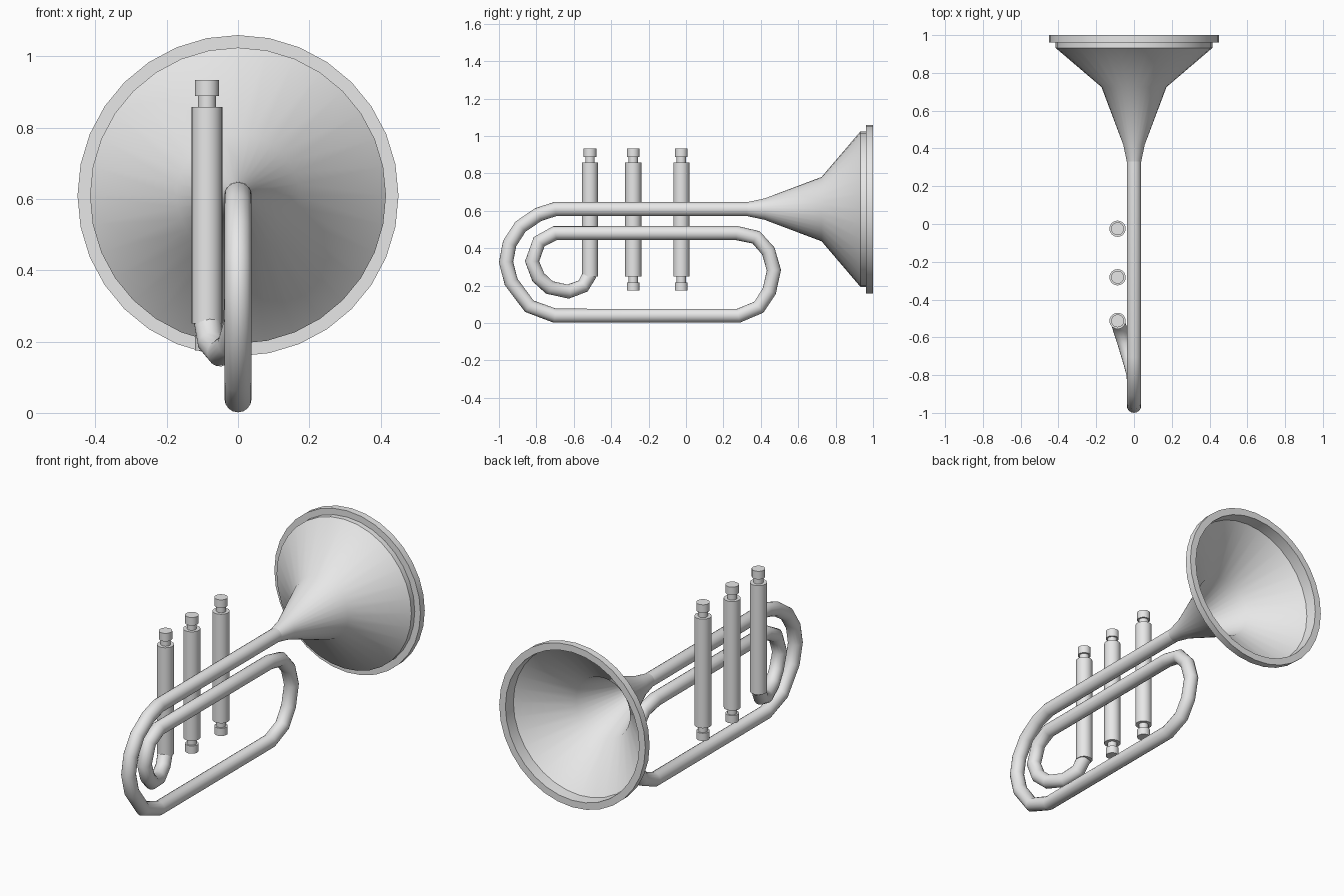
import bpy, bmesh, math
from mathutils import Matrix, Vector

if "Cube" in bpy.data.objects:
    bpy.data.objects.remove(bpy.data.objects["Cube"])

metal = bpy.data.materials.new("plain grey metal")
metal.diffuse_color = (0.8, 0.8, 0.8, 1)
metal.use_nodes = True
metal.node_tree.nodes["Principled BSDF"].inputs["Base Color"].default_value = metal.diffuse_color
TUBE_R = 0.038
AXIS_Z = 0.609


def finish(obj, angle):
    """Assign the material and smooth everything but the sharp edges."""
    obj.data.materials.clear()
    obj.data.materials.append(metal)
    bpy.ops.object.select_all(action='DESELECT')
    obj.select_set(True)
    bpy.context.view_layer.objects.active = obj
    bpy.ops.object.shade_smooth_by_angle(angle=math.radians(angle))


def lathe(name, profile, sides, matrix, angle, capped=True):
    """Revolve (radius, height) points about local z."""
    bm = bmesh.new()
    rings = []
    for r, h in profile:
        rings.append([bm.verts.new((r * math.cos(2 * math.pi * i / sides),
                                    r * math.sin(2 * math.pi * i / sides), h))
                      for i in range(sides)])
    for a, b in zip(rings, rings[1:]):
        for i in range(sides):
            j = (i + 1) % sides
            bm.faces.new((a[i], a[j], b[j], b[i]))
    if capped:
        bm.faces.new(rings[0][::-1])
        bm.faces.new(rings[-1])
    bmesh.ops.recalc_face_normals(bm, faces=bm.faces)
    mesh = bpy.data.meshes.new(name)
    bm.to_mesh(mesh)
    bm.free()
    obj = bpy.data.objects.new(name, mesh)
    obj.matrix_world = matrix
    bpy.context.collection.objects.link(obj)
    finish(obj, angle)
    return obj


# Coiled tubing: from the bell, round the back, the front, then into the valve
path = [(0, 0.335, AXIS_Z), (0, -0.70, AXIS_Z), (0, -0.79, 0.58), (0, -0.885, 0.515),
        (0, -0.943, 0.425), (0, -0.962, 0.326), (0, -0.935, 0.22), (0, -0.838, 0.09),
        (0, -0.70, 0.039), (0, 0.28, 0.039), (0, 0.39, 0.085), (0, 0.445, 0.17),
        (0, 0.47, 0.283), (0, 0.44, 0.385), (0, 0.375, 0.458), (0, 0.27, 0.481),
        (0, -0.70, 0.481), (0, -0.785, 0.435), (0, -0.823, 0.33), (-0.004, -0.79, 0.245),
        (-0.02, -0.73, 0.19), (-0.05, -0.63, 0.168), (-0.076, -0.55, 0.198),
        (-0.087, -0.513, 0.262)]
curve = bpy.data.curves.new("tubing", 'CURVE')
curve.dimensions = '3D'
curve.bevel_depth = TUBE_R
curve.bevel_resolution = 6
spline = curve.splines.new('POLY')
spline.points.add(len(path) - 1)
for point, co in zip(spline.points, path):
    point.co = (*co, 1)
tubing = bpy.data.objects.new("tubing", curve)
bpy.context.collection.objects.link(tubing)
bpy.context.view_layer.objects.active = tubing
tubing.select_set(True)
bpy.ops.object.convert(target='MESH')
finish(bpy.context.view_layer.objects.active, 45)

# Flared bell with a stepped rim and a thin hollow wall
bell = [(TUBE_R, 0.33), (0.057, 0.42), (0.172, 0.725), (0.415, 0.932), (0.415, 0.962),
        (0.45, 0.962), (0.45, 1.0), (0.412, 1.0), (0.409, 0.934), (0.167, 0.729),
        (0.052, 0.421), (0.034, 0.33)]
lathe("bell", bell, 32,
      Matrix.Translation((0, 0, AXIS_Z)) @ Matrix.Rotation(-math.pi / 2, 4, 'X'),
      40, capped=False)

# Three valves: casing, necked finger button, and bottom cap on the front two
top = [(0.043, 0.25), (0.043, 0.857), (0.025, 0.857), (0.025, 0.888),
       (0.034, 0.888), (0.034, 0.933)]
bottom = [(0.034, 0.175), (0.034, 0.218), (0.025, 0.218), (0.025, 0.25)]
for name, y, profile in (("rear_valve", -0.513, top),
                         ("middle_valve", -0.282, bottom + top),
                         ("front_valve", -0.025, bottom + top)):
    lathe(name, profile, 24, Matrix.Translation((-0.087, y, 0)), 40)
